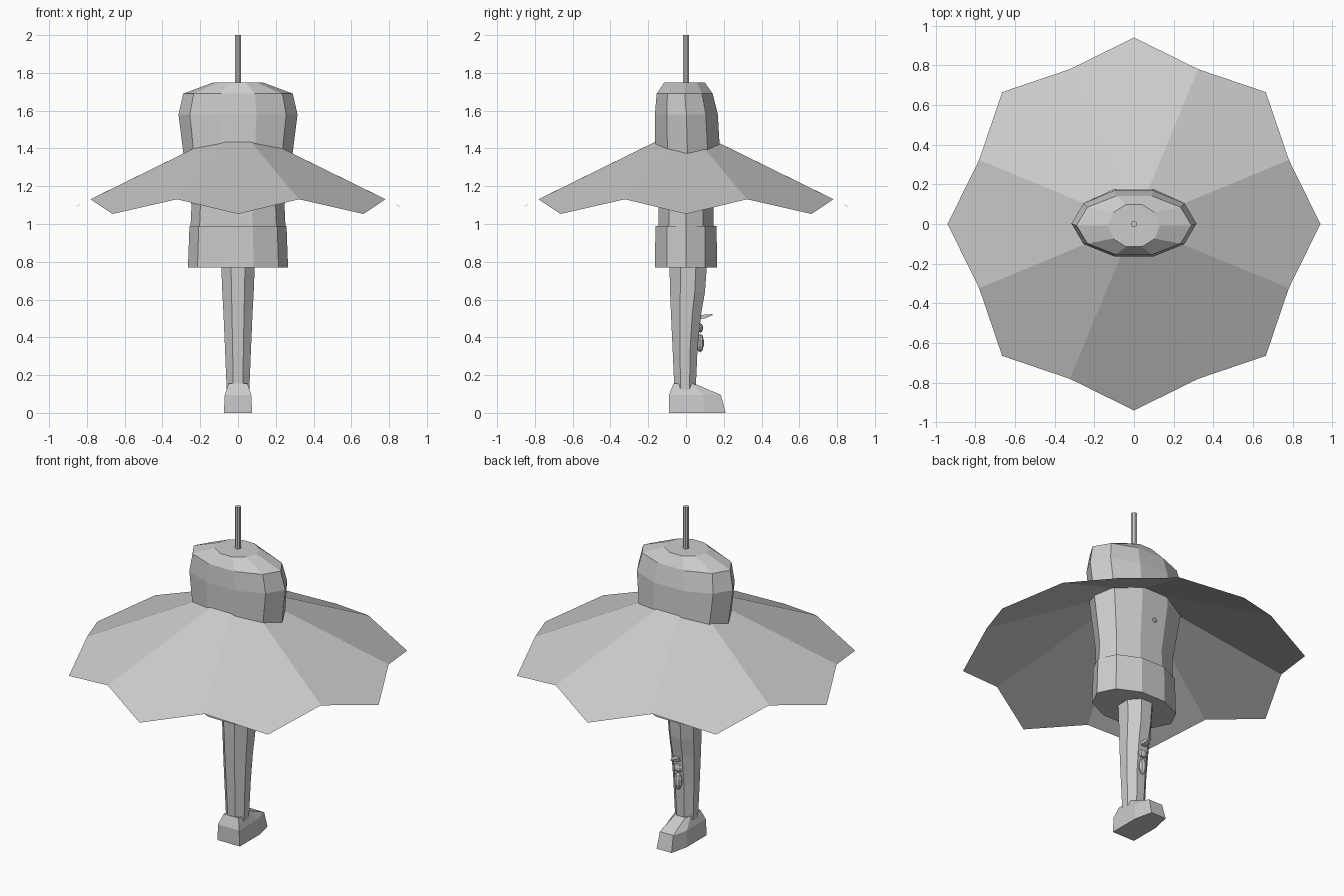
import bpy, bmesh
from math import sin, cos, pi

if "Cube" in bpy.data.objects:
    bpy.data.objects.remove(bpy.data.objects["Cube"])


def finish(bm, name):
    bmesh.ops.recalc_face_normals(bm, faces=bm.faces)
    mesh = bpy.data.meshes.new(name)
    bm.to_mesh(mesh)
    bm.free()
    obj = bpy.data.objects.new(name, mesh)
    bpy.context.collection.objects.link(obj)
    return obj


def loft(name, rings):
    """Skin a stack of equal-length rings of 3D points and cap both ends."""
    bm = bmesh.new()
    loops = [[bm.verts.new(p) for p in ring] for ring in rings]
    n = len(loops[0])
    for a, b in zip(loops, loops[1:]):
        for i in range(n):
            j = (i + 1) % n
            bm.faces.new((a[i], a[j], b[j], b[i]))
    bm.faces.new(loops[0])
    bm.faces.new(loops[-1])
    return finish(bm, name)


def oval(z, rx, ry, cy=0.0, n=10, turn=0.0):
    return [(rx * cos(2 * pi * i / n + turn), cy + ry * sin(2 * pi * i / n + turn), z)
            for i in range(n)]


def blob(name, loc, size):
    bm = bmesh.new()
    bmesh.ops.create_uvsphere(bm, u_segments=8, v_segments=5, radius=1)
    bmesh.ops.scale(bm, vec=size, verts=bm.verts)
    bmesh.ops.translate(bm, vec=loc, verts=bm.verts)
    return finish(bm, name)


# Ten-sided body with rounded top
loft("body", [oval(*r) for r in [
    (0.97, 0.252, 0.155), (1.10, 0.246, 0.152), (1.38, 0.29, 0.181, 0.008),
    (1.58, 0.315, 0.175, 0.002), (1.69, 0.29, 0.156, -0.007), (1.75, 0.13, 0.112, -0.008)]])

# Wider band round the bottom of the body
loft("lower_band", [oval(0.77, 0.265, 0.173), oval(0.99, 0.257, 0.17)])

# Open umbrella canopy: eight kite-shaped panels
bm = bmesh.new()
apex = bm.verts.new((0, 0, 1.515))
rim = []
for i in range(16):
    r, z = (0.94, 1.053) if i % 2 == 0 else (0.845, 1.131)
    rim.append(bm.verts.new((r * cos(i * pi / 8), r * sin(i * pi / 8), z)))
for i in range(0, 16, 2):
    bm.faces.new((apex, rim[i - 1], rim[i], rim[i + 1]))
finish(bm, "canopy")

# Rod on top
loft("top_rod", [oval(z, 0.017, 0.017, 0, 8, pi / 8) for z in (1.6, 2.0)])

# Single leg
loft("leg", [oval(z, rx, ry, cy, 8, pi / 8) for z, rx, ry, cy in [
    (0.10, 0.064, 0.060, -0.005), (0.35, 0.075, 0.072, -0.005),
    (0.52, 0.083, 0.086, 0.0), (0.64, 0.09, 0.10, 0.008), (0.80, 0.097, 0.108, 0.012)]])


# Foot with a narrower toe
def foot_ring(w, heel, mid, toe, z_heel, z_toe, toe_w):
    return [(-w, heel, z_heel), (w, heel, z_heel), (w, mid, z_heel),
            (toe_w, toe, z_toe), (-toe_w, toe, z_toe), (-w, mid, z_heel)]


loft("foot", [foot_ring(0.075, -0.09, 0.10, 0.21, 0, 0, 0.05),
              foot_ring(0.07, -0.09, 0.09, 0.185, 0.095, 0.095, 0.045),
              foot_ring(0.05, -0.066, 0.03, 0.062, 0.155, 0.148, 0.035)])

# Small ornaments: nub on the body, pod and peg on the back of the leg
blob("body_nub", (-0.01, 0.155, 1.26), (0.02, 0.02, 0.016))
blob("leg_pod", (0, 0.075, 0.37), (0.025, 0.02, 0.05))
blob("leg_link", (0, 0.075, 0.45), (0.03, 0.015, 0.025))
loft("leg_peg", [[(x, y, z) for x, z in ((-w, zc - t), (w, zc - t), (w, zc + t), (-w, zc + t))]
                 for y, w, t, zc in ((0.05, 0.016, 0.012, 0.505), (0.10, 0.016, 0.010, 0.51),
                                     (0.14, 0.006, 0.003, 0.52))])
